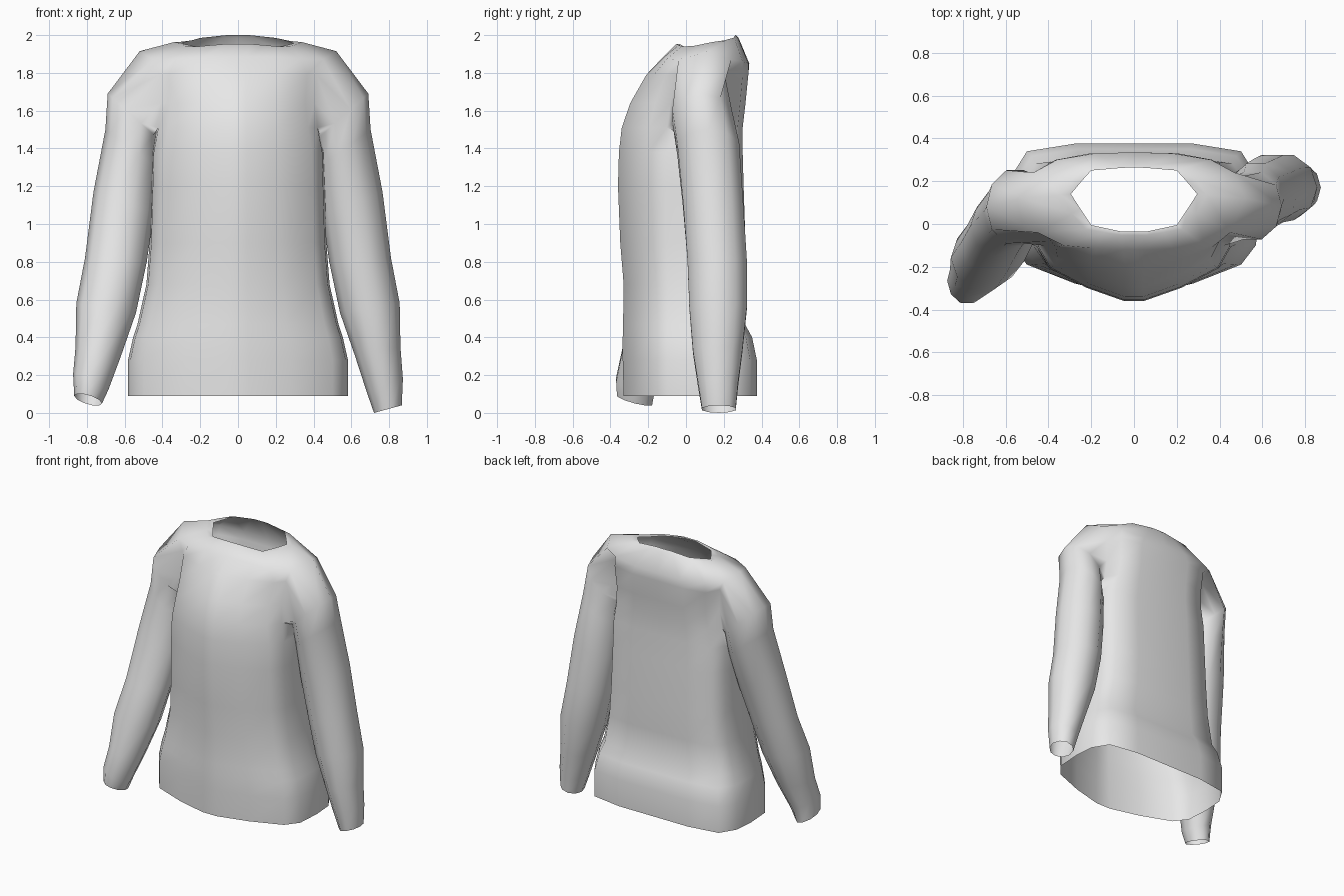
import bpy, bmesh, math
from mathutils import Vector

if "Cube" in bpy.data.objects:
    bpy.data.objects.remove(bpy.data.objects["Cube"], do_unlink=True)

# One flat cloth colour
cloth = bpy.data.materials.new("light_grey_cloth")
cloth.use_nodes = True
grey = (0.8, 0.8, 0.8, 1)
cloth.diffuse_color = grey
cloth.node_tree.nodes["Principled BSDF"].inputs["Base Color"].default_value = grey

# Half cross-section of the body, from front centre to back centre
ACROSS = [0, .1, .48, .86, .98, 1, .98, .86, .48, 0]
DEPTH = [-1, -1, -.86, -.65, -.43, 0, .5, .88, 1, 1]
MID_Y = .08
SIDE = 5        # index of the side point
SIZE = 18       # points in a full ring

# Body rings from hem to upper chest: height, half width, front y, back y
BODY = [(.09, .582, -.33, .375), (.28, .582, -.335, .375), (.4, .555, -.335, .35),
        (.47, .532, -.333, .312), (.68, .485, -.33, .315), (.9, .468, -.348, .315),
        (1.2, .46, -.36, .305), (1.38, .455, -.355, .3), (1.51, .43, -.34, .3),
        (1.64, .415, -.295, .315), (1.79, .425, -.21, .33)]
ARMPIT = 8      # last complete body ring

# Shoulder and neckline half rings
SHOULDER = [(0, -.12, 1.885), (.05, -.12, 1.885), (.18, -.115, 1.885),
            (.33, -.1, 1.875), (.45, -.04, 1.87), (.52, .12, 1.915),
            (.47, .24, 1.87), (.36, .3, 1.86), (.18, .33, 1.85), (0, .335, 1.85)]
NECK = [(0, -.035, 1.953), (.06, -.035, 1.953), (.13, -.02, 1.945),
        (.2, -.005, 1.937), (.25, .07, 1.945), (.295, .14, 1.957),
        (.245, .2, 1.972), (.2, .25, 1.985), (.06, .262, 2), (0, .265, 2)]
# Soft roll just outside the neckline
ROLL = [tuple(Vector(s).lerp(Vector(n), .8) + Vector((0, 0, .014)))
        for s, n in zip(SHOULDER, NECK)]

# Sleeve rings: inner (x, z), outer (x, z)
SLEEVE = [((.42, 1.45), (.69, 1.69)), ((.43, 1.3), (.702, 1.5)),
          ((.445, 1.06), (.765, 1.17)), ((.483, .8), (.81, .82)),
          ((.54, .53), (.856, .58)), ((.62, .3), (.86, .35)),
          ((.685, .1), (.873, .18)), ((.72, 0), (.867, .04))]
# Front and back y of each sleeve; the right arm swings forward
LEFT_Y = [(-.08, .25), (-.055, .29), (-.025, .31), (0, .33),
          (.01, .33), (.03, .305), (.06, .28), (.08, .268)]
RIGHT_Y = [(-.1, .26), (-.11, .225), (-.16, .14), (-.235, .055),
           (-.31, -.005), (-.345, -.08), (-.375, -.155), (-.37, -.175)]

bm = bmesh.new()


def section(z, width, front, back):
    """Half ring of the body at one height."""
    return [(a * width, MID_Y + d * ((MID_Y - front) if d < 0 else (back - MID_Y)), z)
            for a, d in zip(ACROSS, DEPTH)]


def full_ring(half, open_sides=False):
    """Mirror a half ring; leave the side points out at the armholes."""
    points = half + [(-x, y, z) for x, y, z in half[-2:0:-1]]
    return [None if open_sides and i in (SIDE, SIZE - SIDE) else bm.verts.new(p)
            for i, p in enumerate(points)]


def skin(low, high):
    """Quads between two rings, skipping gaps."""
    n = len(low)
    for i in range(n):
        quad = (low[i], low[(i + 1) % n], high[(i + 1) % n], high[i])
        if all(quad):
            bm.faces.new(quad)


# Body, yoke and neckline
rings = [full_ring(section(*row), i > ARMPIT) for i, row in enumerate(BODY)]
rings += [full_ring(half) for half in (SHOULDER, ROLL, NECK)]
for low, high in zip(rings, rings[1:]):
    skin(low, high)
pit, lower, upper, top = rings[ARMPIT:ARMPIT + 4]


def add_sleeve(side, depths, lift):
    """Grow a sleeve out of the armhole loop; lift raises and tilts the cuff."""
    def at(ring, i):
        return ring[i if side > 0 else SIZE - i]
    f, b = SIDE - 1, SIDE + 1
    previous = [at(pit, SIDE), at(pit, f), at(lower, f), at(upper, f), at(top, f),
                at(top, SIDE), at(top, b), at(upper, b), at(lower, b), at(pit, b)]
    count = len(previous)
    for step, ((inner, outer), (front, back)) in enumerate(zip(SLEEVE, depths)):
        rise = lift * max(0, step - 5) / 2
        a = Vector((inner[0], 0, inner[1] + rise))
        c = Vector((outer[0], 0, outer[1] + rise))
        ring = []
        for k in range(count):
            t = math.tau * k / count
            p = (a + c) / 2 - (c - a) / 2 * math.cos(t)
            y = (front + back) / 2 - (back - front) / 2 * math.sin(t)
            z = p.z + rise / 2 * math.sin(t)
            ring.append(bm.verts.new((p.x * side, y, z)))
        if side > 0:
            skin(ring, previous)
        else:
            skin(previous, ring)
        previous = ring


add_sleeve(1, LEFT_Y, 0)
add_sleeve(-1, RIGHT_Y, .05)

# Finish the garment with smooth shading
bmesh.ops.recalc_face_normals(bm, faces=bm.faces)
mesh = bpy.data.meshes.new("sweater")
bm.to_mesh(mesh)
bm.free()
mesh.materials.append(cloth)
mesh.polygons.foreach_set("use_smooth", [True] * len(mesh.polygons))
sweater = bpy.data.objects.new("sweater", mesh)
bpy.context.collection.objects.link(sweater)
